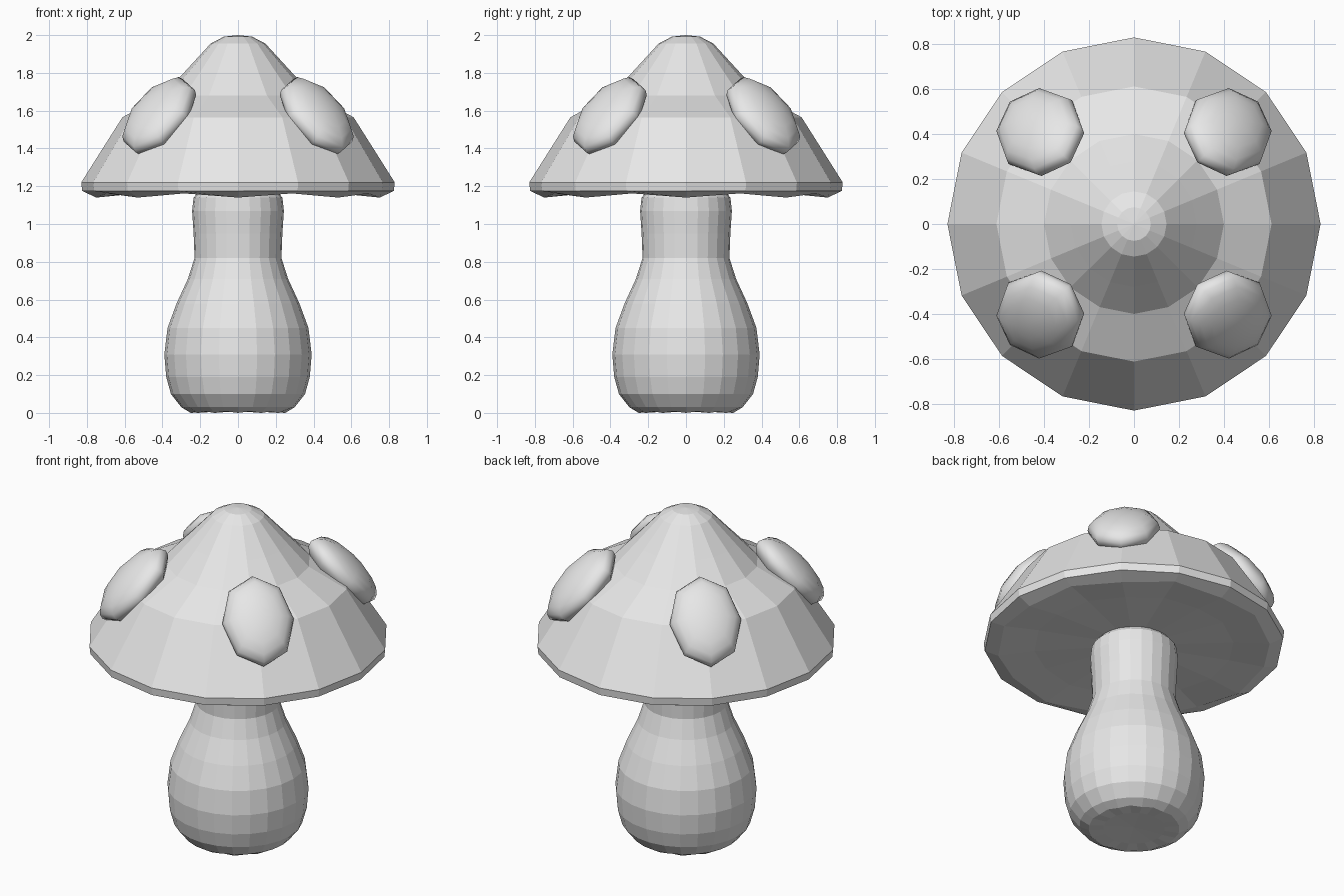
import bpy, bmesh, math
from mathutils import Matrix, Vector

if "Cube" in bpy.data.objects:
    bpy.data.objects.remove(bpy.data.objects["Cube"])


def material(name, value):
    m = bpy.data.materials.new(name)
    m.diffuse_color = (value, value, value, 1)
    m.use_nodes = True
    m.node_tree.nodes["Principled BSDF"].inputs["Base Color"].default_value = m.diffuse_color
    return m


GREY = material("light_grey", 0.8)


def finish(bm, name, smooth=False):
    bmesh.ops.recalc_face_normals(bm, faces=bm.faces)
    me = bpy.data.meshes.new(name)
    for f in bm.faces:
        f.smooth = smooth
    bm.to_mesh(me)
    bm.free()
    me.materials.append(GREY)
    ob = bpy.data.objects.new(name, me)
    bpy.context.collection.objects.link(ob)
    return ob


def lathe(name, profile, sides):
    """Profile of (radius, z, wave); wave raises every second vertex. Zero radius closes an end."""
    bm = bmesh.new()
    rings = []
    for r, z, wave in profile:
        if r == 0:
            rings.append([bm.verts.new((0, 0, z))] * sides)
            continue
        rings.append([bm.verts.new((r * math.cos(math.tau * i / sides),
                                    r * math.sin(math.tau * i / sides),
                                    z + wave * (i % 2))) for i in range(sides)])
    for a, b in zip(rings, rings[1:]):
        for i in range(sides):
            j = (i + 1) % sides
            bm.faces.new(list(dict.fromkeys((a[i], a[j], b[j], b[i]))))
    return finish(bm, name)


# Cap: flared cone with a thin rim and a shallow, wavy underside
lathe("cap", [(0, 2.0, 0), (0.075, 1.992, 0), (0.145, 1.955, 0), (0.28, 1.808, 0),
              (0.40, 1.68, 0), (0.612, 1.565, 0), (0.83, 1.22, 0), (0.825, 1.175, 0),
              (0.75, 1.14, 0.022), (0.55, 1.16, 0.01), (0, 1.17, 0)], 16)

# Stem: bulbous base, narrow neck and slightly swollen top
lathe("stem", [(0, 0.012, 0), (0.17, 0.006, 0), (0.25, 0.0, 0.008), (0.30, 0.03, 0),
               (0.355, 0.10, 0), (0.38, 0.19, 0), (0.39, 0.31, 0), (0.373, 0.45, 0),
               (0.325, 0.58, 0), (0.265, 0.71, 0), (0.23, 0.82, 0), (0.235, 0.95, 0),
               (0.243, 1.07, 0), (0.235, 1.14, 0), (0.20, 1.18, 0), (0, 1.19, 0)], 24)

# Spots: flattened domes lying on the cap slope at the four diagonals
tilt = math.radians(47.5)
for k in range(4):
    a = math.radians(45 + 90 * k)
    bm = bmesh.new()
    bmesh.ops.create_uvsphere(bm, u_segments=8, v_segments=10, radius=1)
    place = (Matrix.Translation(Vector((0.417 * math.copysign(1, math.cos(a)),
                                        0.406 * math.copysign(1, math.sin(a)) + 0.003, 1.573)))
             @ Matrix.Rotation(a, 4, 'Z') @ Matrix.Rotation(tilt, 4, 'Y')
             @ Matrix.Diagonal((0.262, 0.20, 0.10, 1)))
    bm.transform(place)
    finish(bm, f"spot_{k + 1}", smooth=True)
